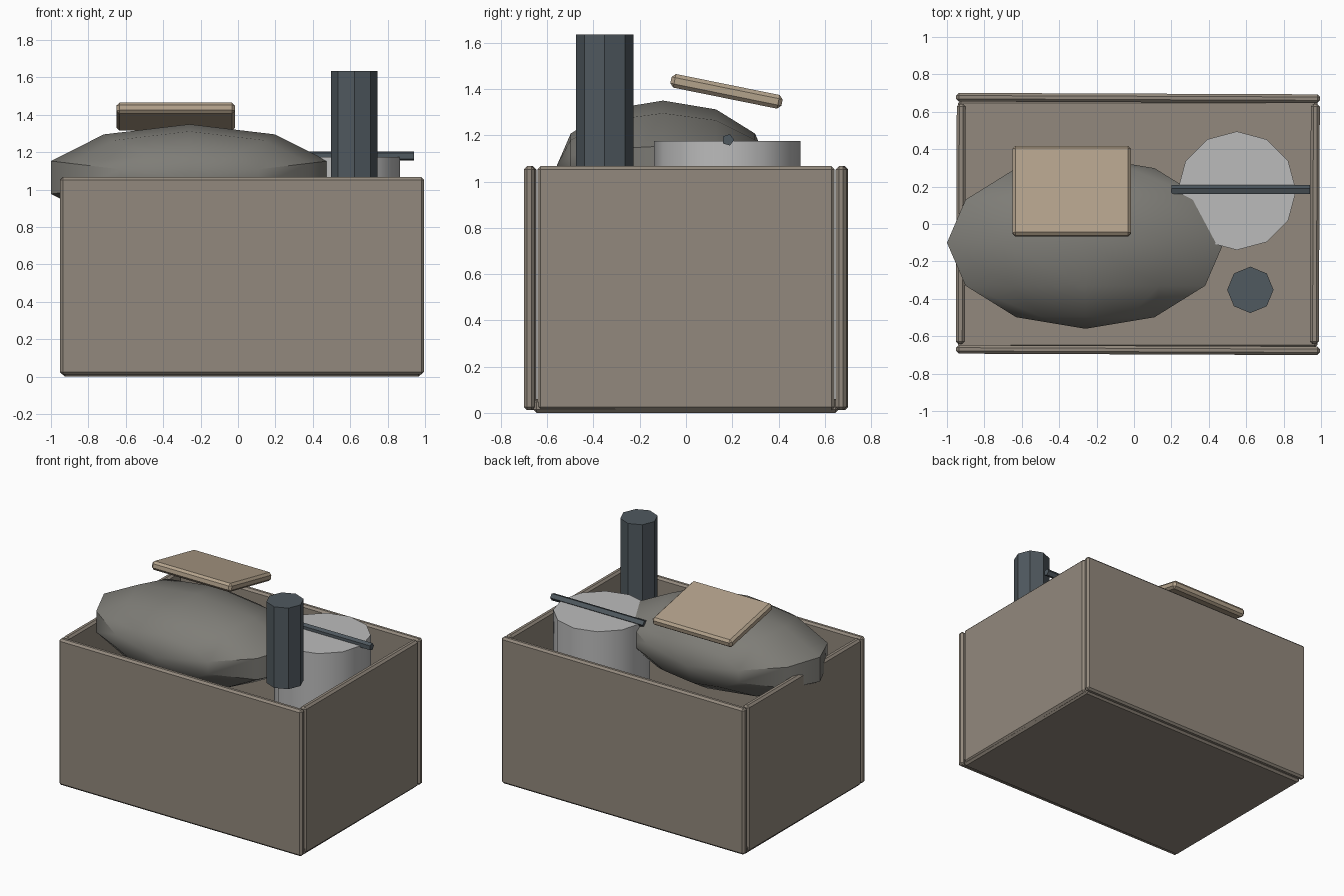
import bpy, math

if "Cube" in bpy.data.objects:
    bpy.data.objects.remove(bpy.data.objects["Cube"])


def material(name, rgb):
    m = bpy.data.materials.new(name)
    m.diffuse_color = (*rgb, 1)
    m.use_nodes = True
    m.node_tree.nodes["Principled BSDF"].inputs["Base Color"].default_value = m.diffuse_color
    return m


CARD = material("cardboard", (0.29, 0.25, 0.205))
TAN = material("tan_board", (0.45, 0.36, 0.26))
SACK = material("sack_cloth", (0.21, 0.205, 0.185))
SLATE = material("slate", (0.08, 0.10, 0.115))
METAL = material("pale_metal", (0.5, 0.5, 0.5))


def finish(name, mat, size=(1, 1, 1)):
    ob = bpy.context.object
    ob.name = name
    ob.scale = size
    ob.data.materials.append(mat)
    bpy.ops.object.transform_apply(location=False, rotation=False, scale=True)
    return ob


def panel(name, loc, size, mat, rot=(0, 0, 0), bevel=0.014):
    bpy.ops.mesh.primitive_cube_add(size=1, location=loc, rotation=rot)
    ob = finish(name, mat, size)
    mod = ob.modifiers.new("edge", "BEVEL")
    mod.width = bevel
    mod.segments = 1


def prism(name, sides, radius, height, loc, mat, rot=(0, 0, 0)):
    bpy.ops.mesh.primitive_cylinder_add(vertices=sides, radius=radius, depth=height,
                                        location=loc, rotation=rot)
    return finish(name, mat)


# Open box: floor and four walls, the long ones slightly askew
panel("box_floor", (0.02, 0, 0.03), (1.92, 1.32, 0.06), CARD)
for name, s in (("front_wall", -1), ("back_wall", 1)):
    panel(name, (0.022, s * 0.674, 0.539), (1.945, 0.046, 1.055), CARD, (0, 0, -0.004))
for name, x in (("left_wall", -0.926), ("right_wall", 0.967)):
    panel(name, (x, 0, 0.539), (0.048, 1.285, 1.055), CARD, (0, 0, -0.004))

# Sack: flattened low-poly sphere with its poles front and back
bpy.ops.mesh.primitive_uv_sphere_add(segments=10, ring_count=6, radius=1)
sack = bpy.context.object
sack.rotation_euler = (math.radians(90), 0, 0)
bpy.ops.object.transform_apply(location=False, rotation=True, scale=False)
top = max(sack.data.vertices, key=lambda v: v.co.z).co
if top.z < 0.999:  # put a vertex row exactly on top
    sack.rotation_euler = (0, -math.atan2(top.x, top.z), 0)
    bpy.ops.object.transform_apply(location=False, rotation=True, scale=False)
sack.location = (-0.26, -0.1, 1.065)
finish("sack", SACK, (0.778, 0.46, 0.285))
bpy.ops.object.shade_smooth_by_angle(angle=math.radians(35))

# Can with a rod lying across it
prism("can", 12, 0.317, 0.675, (0.55, 0.178, 0.8375), METAL)
bpy.ops.object.shade_smooth_by_angle(angle=math.radians(35))
prism("rod", 5, 0.026, 0.74, (0.57, 0.182, 1.18), SLATE, (0, math.radians(90), 0))

# Upright octagonal post
prism("post", 8, 0.124, 0.585, (0.622, -0.352, 1.3425), SLATE)

# Tilted board on top of the sack
panel("tilted_board", (-0.333, 0.175, 1.39), (0.635, 0.49, 0.06), TAN, (-0.2, 0, 0), 0.016)
